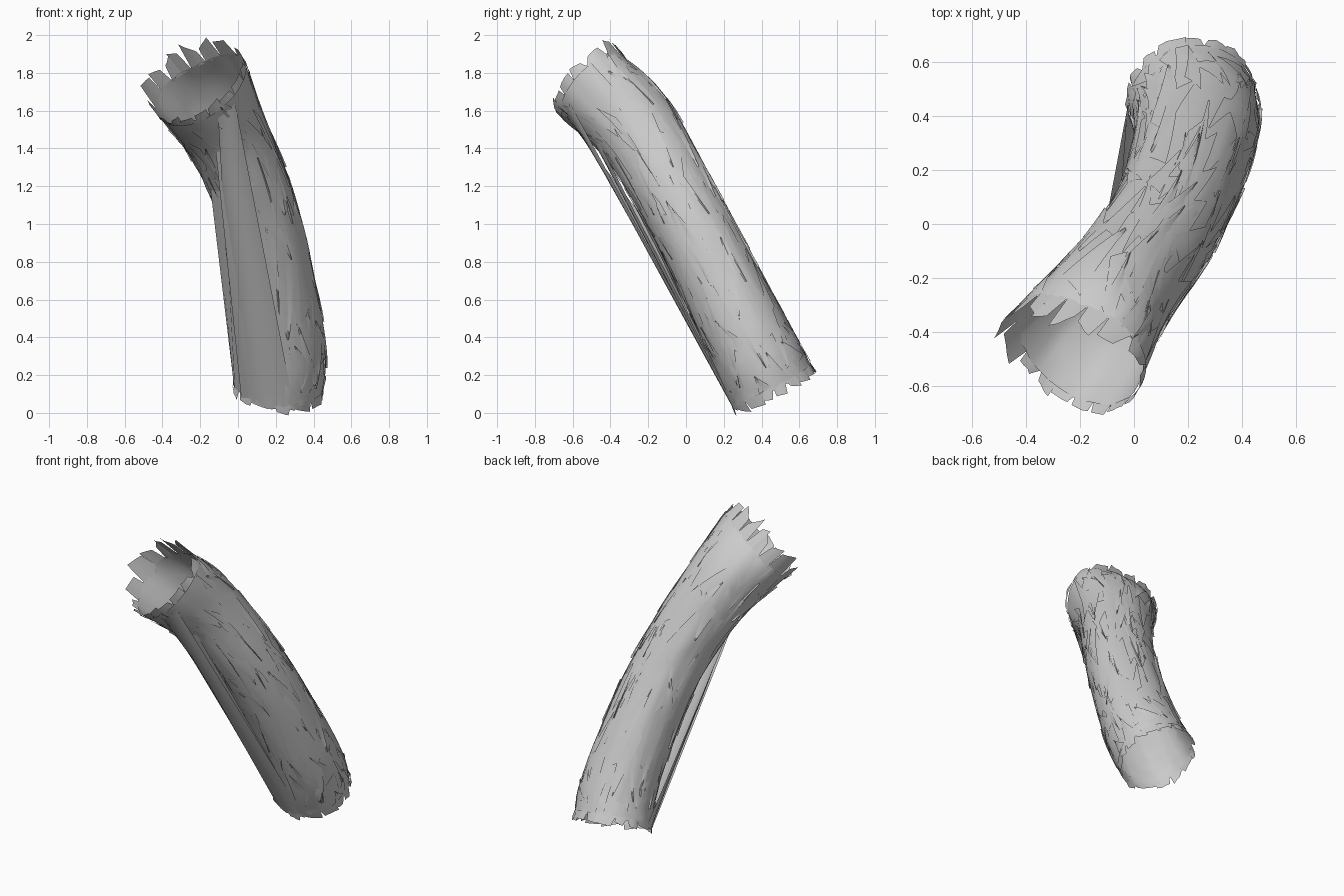
import bpy, bmesh, math, random
from mathutils import Vector

if "Cube" in bpy.data.objects:
    bpy.data.objects.remove(bpy.data.objects["Cube"])

random.seed(7)
SEG, ROWS = 36, 28
PATH = [Vector(p) for p in [(.215, .455, .145), (.232, .385, .285), (.218, .28, .5), (.15, .08, .9),
                            (.06, -.08, 1.2), (-.075, -.26, 1.5), (-.2, -.44, 1.735)]]
RADII = [.236, .231, .222, .21, .21, .225, .275]
END_DIR = Vector((-.5, -.55, .65)).normalized()


def centre(t):
    """Catmull-Rom point and radius at t in 0..1."""
    f = max(0, min(.99999, t)) * (len(PATH) - 1)
    i = int(f)
    u = f - i

    def blend(v):
        a = v[i - 1] if i else v[0] * 2 - v[1]
        d = v[i + 2] if i + 2 < len(v) else v[-1] * 2 - v[-2]
        b, c = v[i], v[i + 1]
        return (b * 2 + (c - a) * u + (a * 2 - b * 5 + c * 4 - d) * u * u
                + (b * 3 - a - c * 3 + d) * u ** 3) * .5
    return blend(PATH), blend(RADII)


def surf(t, deg, lift=0.0, along=0.0):
    """Point on the tube wall, lifted outward or pushed along the axis."""
    c, r = centre(t)
    d = (centre(t + .01)[0] - centre(t - .01)[0]).normalized()
    w = max(0, (t - .8) / .2)
    d = d.lerp(END_DIR, w).normalized()
    e1 = (Vector((1, 0, 0)) - d * d.x).normalized()
    e2 = d.cross(e1)
    a = math.radians(deg)
    # the back of the upper mouth is pressed flatter
    r *= 1 - .34 * w * w * max(0, math.sin(a)) ** 2
    return c + (e1 * math.cos(a) + e2 * math.sin(a)) * (r + lift) + d * along


def finish(name, bm, angle=40):
    me = bpy.data.meshes.new(name)
    bm.to_mesh(me)
    bm.free()
    ob = bpy.data.objects.new(name, me)
    bpy.context.collection.objects.link(ob)
    bpy.ops.object.select_all(action='DESELECT')
    ob.select_set(True)
    bpy.context.view_layer.objects.active = ob
    bpy.ops.object.shade_smooth_by_angle(angle=math.radians(angle))
    return ob


def grid(bm, rows, closed=False):
    vs = [[bm.verts.new(p) for p in r] for r in rows]
    n = len(rows[0])
    for a, b in zip(vs, vs[1:]):
        for j in range(n if closed else n - 1):
            k = (j + 1) % n
            bm.faces.new((a[j], a[k], b[k], b[j]))


# Hollow bent tube, slightly uneven
bm = bmesh.new()
wob = [random.uniform(-.005, .005) for _ in range(SEG)]
grid(bm, [[surf(i / ROWS, 360 * j / SEG, wob[j] + random.uniform(-.003, .003))
           for j in range(SEG)] for i in range(ROWS + 1)], True)
finish("bark_tube", bm)

# Torn flaps around both open ends, longest at the back of the upper mouth
for name, t, sgn in (("bottom_torn_rim", 0, -1), ("top_torn_rim", 1, 1)):
    bm = bmesh.new()
    deg = 0
    while deg < 360:
        w = random.uniform(14, 30)
        back = sgn > 0 and 20 < deg < 190
        reach = .17 if back else .06
        h1, h2 = random.uniform(.3, .8) * reach, random.uniform(.5, 1) * reach
        skew, taper = random.uniform(-4, 4), random.uniform(.55, .95)
        low = [surf(t, deg + w * k / 3, .001, -.015 * sgn) for k in range(4)]
        high = [surf(t, deg + skew + w * (.5 + (k / 3 - .5) * taper), random.uniform(0, .012),
                     sgn * (h1 + (h2 - h1) * k / 3)) for k in range(4)]
        grid(bm, [low, high] if sgn > 0 else [high, low])
        deg += w
    finish(name, bm)

# Long splintered slivers lying over the wall
bm = bmesh.new()
for _ in range(190):
    t, a = random.uniform(0, .88), random.uniform(0, 360)
    ln, wd = random.uniform(.08, .28), random.uniform(10, 34)
    t2, tw = min(1, t + ln), random.uniform(-22, 22)
    if random.random() < .5:
        t, t2 = t2, t
    lift, tip = random.uniform(.001, .004), random.choice((0, .003, .01))
    rows = []
    for k in range(6):
        u = k / 5
        half = wd * (.5 - .47 * u)
        rows.append([surf(t + (t2 - t) * (u + .12 * s * (1 - u)), a + tw * u + half * s,
                          lift + tip * u * (s > 0)) for s in (-1, -.33, .33, 1)])
    grid(bm, rows if t2 > t else rows[::-1])
finish("bark_slivers", bm)

# Straight sheets bridging the hollow side of the bend
for name, lo, hi, top in (("bridging_sheet", (182, 292), (288, 314), .97),
                          ("inner_sheet_left", (182, 250), (215, 285), .72),
                          ("inner_sheet_front", (215, 290), (262, 300), .85)):
    bm = bmesh.new()
    low = [surf(0, lo[0] + (lo[1] - lo[0]) * k / 8, .003, -random.uniform(0, .03)) for k in range(9)]
    high = [surf(top, hi[0] + (hi[1] - hi[0]) * k / 8, .003) for k in range(9)]
    grid(bm, [[p.lerp(q, i / 6) for p, q in zip(low, high)] for i in range(7)])
    finish(name, bm)
